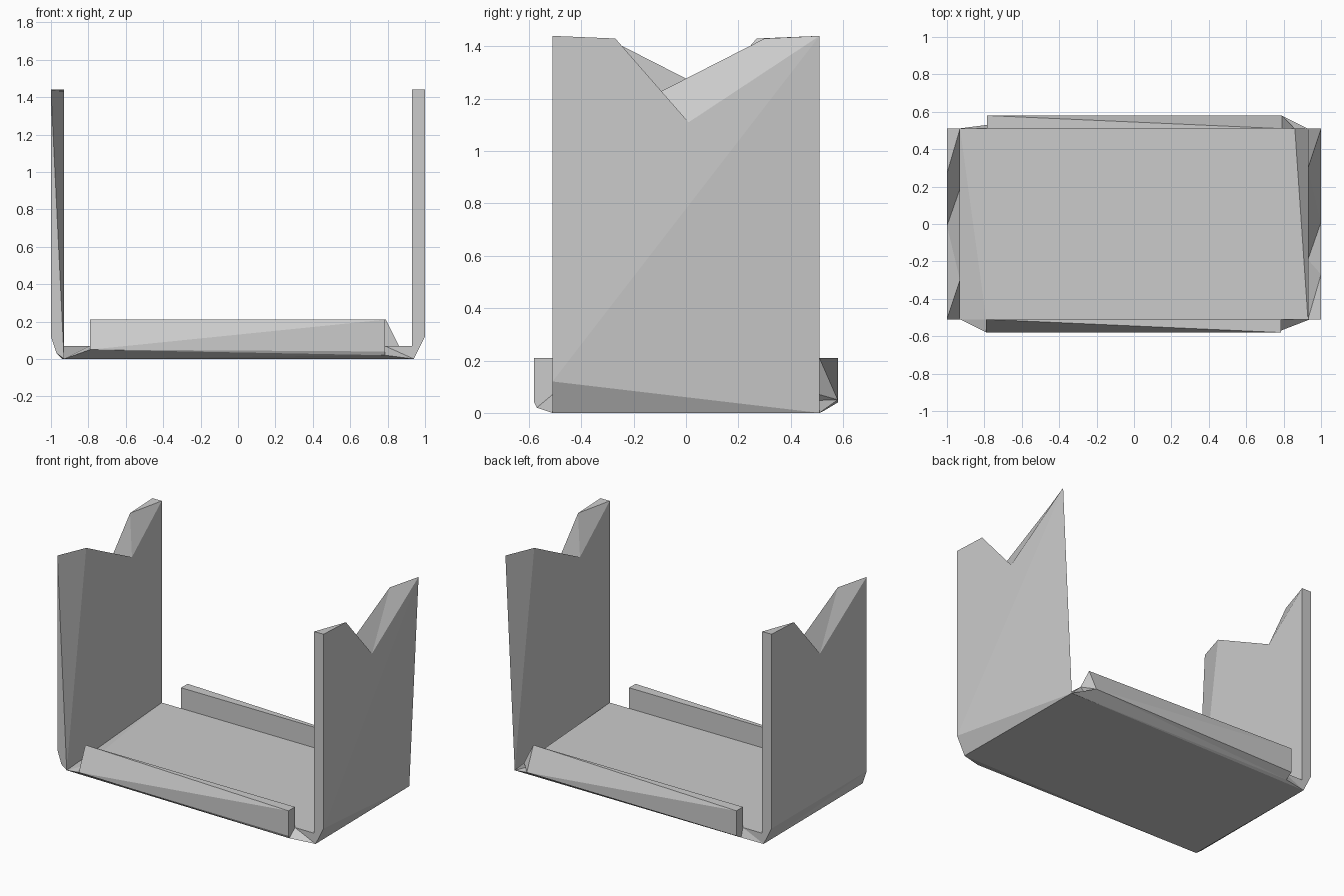
import bpy, bmesh
from mathutils import Vector

if "Cube" in bpy.data.objects:
    bpy.data.objects.remove(bpy.data.objects["Cube"])


def finish(bm, name, turn):
    # turn = rotate half a turn about z for the opposite part
    if turn:
        for v in bm.verts:
            v.co.x, v.co.y = -v.co.x, -v.co.y
    bmesh.ops.recalc_face_normals(bm, faces=bm.faces)
    me = bpy.data.meshes.new(name)
    bm.to_mesh(me)
    bm.free()
    bpy.context.collection.objects.link(bpy.data.objects.new(name, me))


def hull(name, points, turn=False):
    bm = bmesh.new()
    vs = [bm.verts.new(p) for p in points]
    res = bmesh.ops.convex_hull(bm, input=vs)
    loose = [g for g in res['geom_interior'] if isinstance(g, bmesh.types.BMVert)]
    bmesh.ops.delete(bm, geom=loose, context='VERTS')
    finish(bm, name, turn)


def wall(name, heel, corner, turn):
    # Notched upright: outer profile (o), inner profile (i), foot (b, c)
    p = {
        'o0': heel, 'c': corner,
        'o1': (-1, .51, .12), 'o2': (-1, .51, 1.44), 'o3': (-1, .27, 1.43),
        'o4': (-1, -.01, 1.11), 'o5': (-1, -.51, 1.44),
        'b0': (-.93, -.51, 0), 'b1': (-.94, .51, 0),
        'i1': (-.93, .51, .07), 'i2': (-.93, .51, 1.44),
        'i3': (-.93, .19, 1.18), 'i4': (-.93, -.30, 1.43),
    }
    faces = ("o1 o2 o3 o4 o5", "o1 o5 o0",            # outer side
             "o5 b0 i4", "i4 b0 i3", "i3 b0 i1", "i3 i1 i2",  # inner side
             "o5 i4 o4", "i4 i3 o4", "i3 o3 o4", "i3 i2 o3", "i2 o2 o3",  # notch
             "o1 b1 i1 i2 o2", "o5 o0 c b0",          # ends
             "c b0 b1", "o0 c b1", "o0 b1 o1", "b0 i1 b1")  # foot
    bm = bmesh.new()
    verts = {}
    for key, co in p.items():
        co = tuple(co)
        if co not in verts:
            verts[co] = bm.verts.new(co)
    for f in faces:
        ring = []
        for k in f.split():
            v = verts[tuple(p[k])]
            if v not in ring:
                ring.append(v)
        if len(ring) > 2 and not bm.faces.get(ring):
            bm.faces.new(ring)
    finish(bm, name, turn)


def lip(name, under_y, under_z, slope_x, turn):
    # Raised edge strip with a twisted outer face
    hull(name, [(-.79, -.51, .21), (.785, -.51, .21), (.785, -.58, .21),
                (-.79, -.58, .05), (.785, -.58, .04), (.785, under_y, under_z),
                (-.79, -.51, .01), (.785, -.51, .01), (slope_x, -.51, .07)], turn)
    # Tapered skirt joining the strip to the floor
    hull(name + "_skirt", [(-.79, -.58, .05), (.785, under_y, under_z),
                           (-.93, -.51, 0), (.94, -.51, 0),
                           (.785, -.51, .07), (-.79, -.51, .07)], turn)


# Floor plate
hull("floor_plate", [(-.93, .51, .07), (-.79, -.51, .07), (.93, -.51, .07),
                     (.86, .51, .07), (-.93, -.51, 0), (.94, -.51, 0),
                     (.93, .51, 0), (-.94, .51, 0)])

# Notched side walls
wall("left_wall", (-1, -.51, .12), (-.97, -.51, .03), False)
wall("right_wall", (-.93, -.51, 0), (-.93, -.51, 0), True)

# Front and back lips
lip("front_lip", -.57, .02, -.79, False)
lip("back_lip", -.53, .01, -.86, True)
